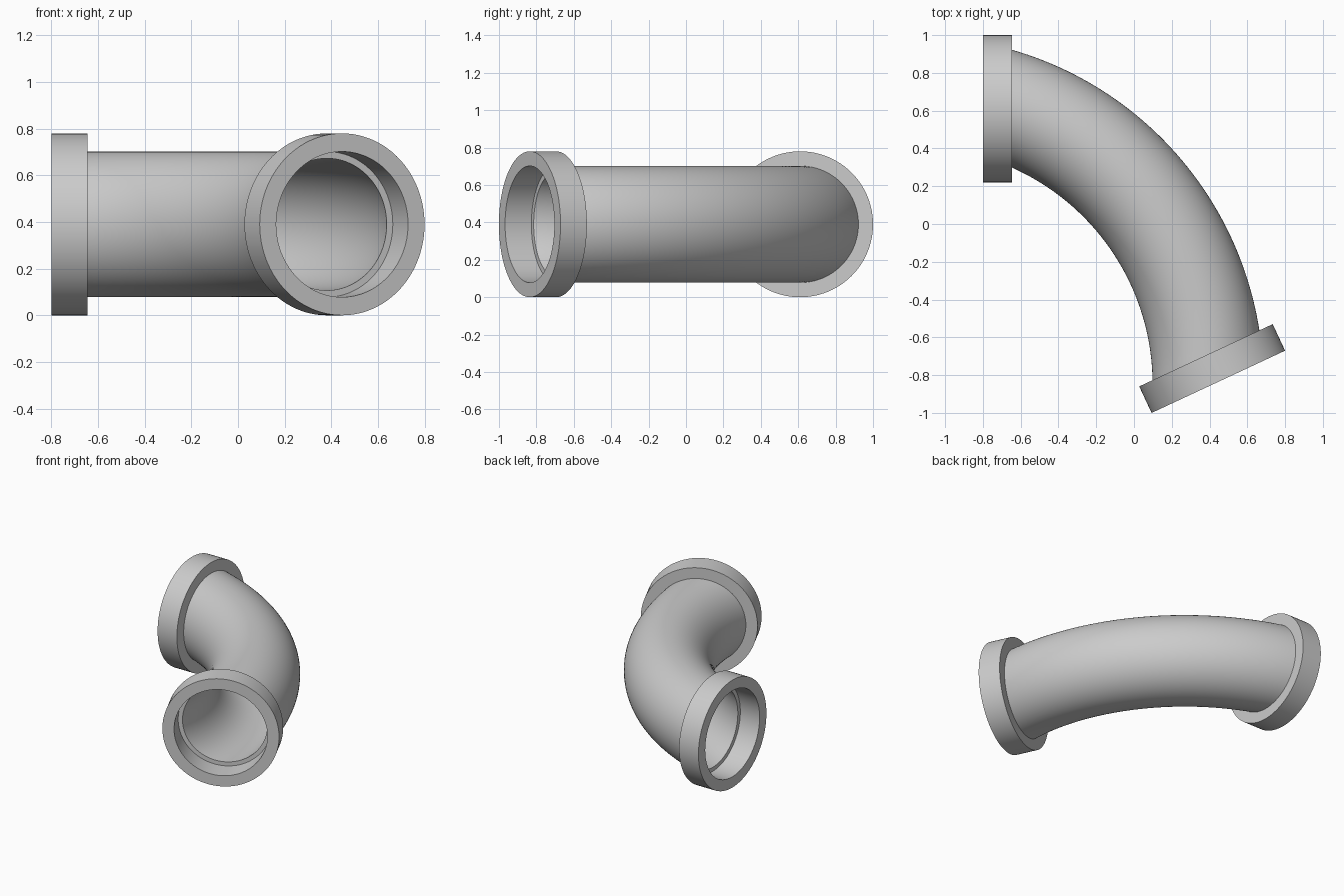
import bpy, bmesh, math
from mathutils import Vector, Matrix

default = bpy.data.objects.get("Cube")
if default:
    bpy.data.objects.remove(default)

grey = bpy.data.materials.new("pipe grey")
grey.use_nodes = True
colour = (0.6, 0.6, 0.6, 1)
grey.diffuse_color = colour
grey.node_tree.nodes["Principled BSDF"].inputs["Base Color"].default_value = colour

SIDES = 96
HEIGHT = 0.39
TURN = math.radians(65)
BORE, PIPE, COLLAR = 0.283, 0.312, 0.39
DEPTH = 0.155
start = Vector((-0.645, 0.61, HEIGHT))
end = Vector((0.381, -0.695, HEIGHT))


def heading(angle):
    """Horizontal direction after turning clockwise from +x."""
    return Vector((math.cos(angle), -math.sin(angle), 0))


def hollow_loft(name, frames, outer, inner):
    """Closed tube wall through (centre, facing angle) sections."""
    bm = bmesh.new()
    # Run along the outside, then back along the bore
    path = [(f, outer) for f in frames] + [(f, inner) for f in reversed(frames)]
    rings = []
    for (centre, angle), radius in path:
        side = Matrix.Rotation(math.pi / 2, 3, 'Z') @ heading(angle)
        ring = []
        for i in range(SIDES):
            a = math.tau * i / SIDES
            offset = side * math.cos(a) + Vector((0, 0, math.sin(a)))
            ring.append(bm.verts.new(centre + radius * offset))
        rings.append(ring)
    for k, ring in enumerate(rings):
        following = rings[(k + 1) % len(rings)]
        for i in range(SIDES):
            j = (i + 1) % SIDES
            bm.faces.new((ring[i], ring[j], following[j], following[i]))
    bmesh.ops.recalc_face_normals(bm, faces=bm.faces)
    mesh = bpy.data.meshes.new(name)
    bm.to_mesh(mesh)
    bm.free()
    mesh.materials.append(grey)
    obj = bpy.data.objects.new(name, mesh)
    bpy.context.collection.objects.link(obj)
    bpy.ops.object.select_all(action='DESELECT')
    obj.select_set(True)
    bpy.context.view_layer.objects.active = obj
    bpy.ops.object.shade_smooth_by_angle(angle=math.radians(35))


# Curved pipe: sections follow a circular arc but stay square to the collars
chord = end - start
radius = chord.length / (2 * math.sin(TURN / 2))
first = math.atan2(-chord.y, chord.x) - TURN / 2
pivot = start - radius * Vector((math.sin(first), math.cos(first), 0))
steps = 48
sections = []
for s in range(steps + 1):
    turn = TURN * s / steps
    a = first + turn
    sections.append((pivot + radius * Vector((math.sin(a), math.cos(a), 0)), turn))
hollow_loft("curved_pipe", sections, PIPE, BORE)

# Socket collars extending past each pipe end
for name, centre, angle, way in (("back_collar", start, 0, -1),
                                 ("front_collar", end, TURN, 1)):
    rim = centre + heading(angle) * DEPTH * way
    hollow_loft(name, [(centre, angle), (rim, angle)], COLLAR, PIPE)
